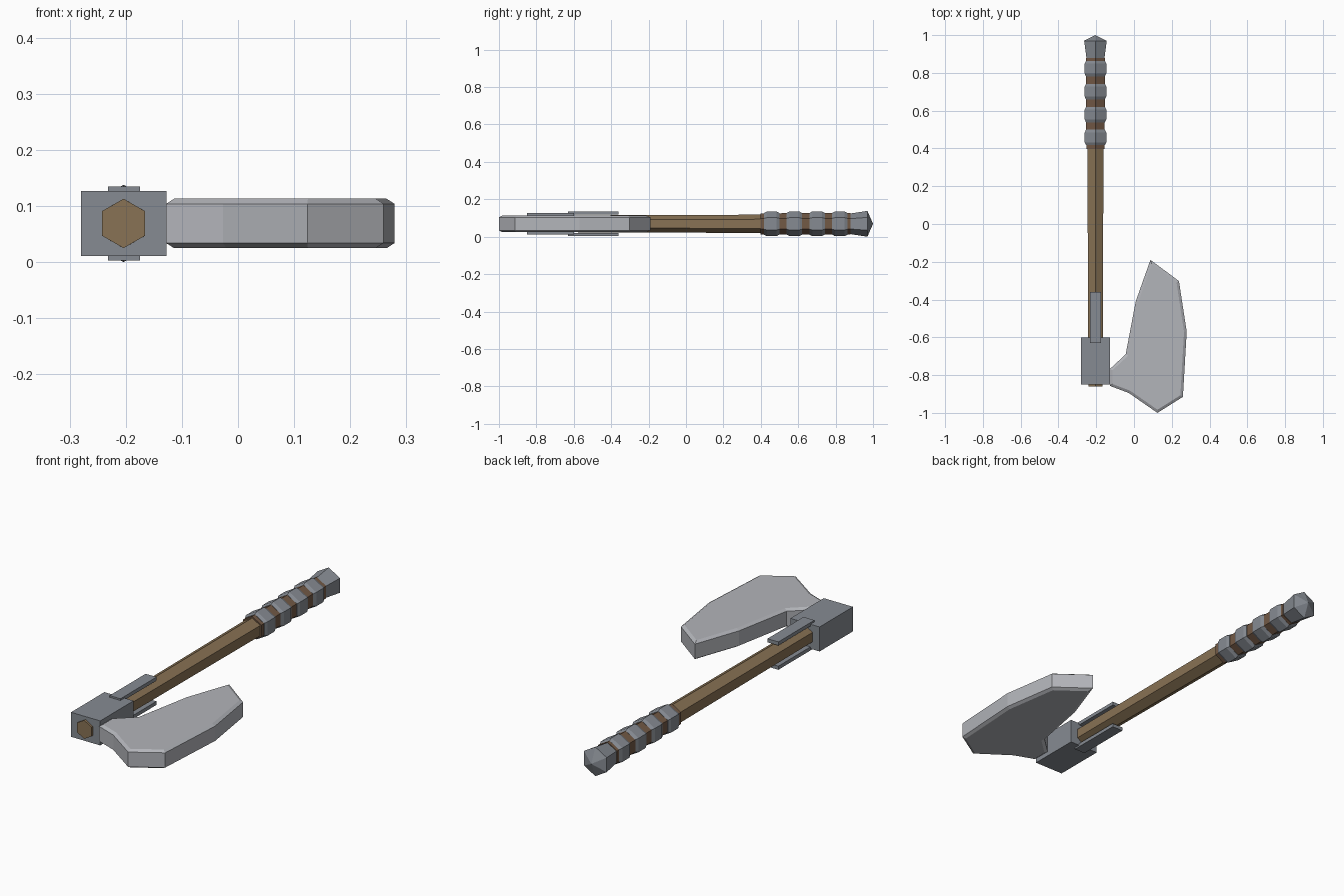
import bpy, bmesh
from math import sin, cos, pi

if "Cube" in bpy.data.objects:
    bpy.data.objects.remove(bpy.data.objects["Cube"])

AX, AZ = -0.204, 0.069      # handle axis position


def material(name, rgb):
    m = bpy.data.materials.new(name)
    m.diffuse_color = (*rgb, 1)
    m.use_nodes = True
    m.node_tree.nodes["Principled BSDF"].inputs["Base Color"].default_value = m.diffuse_color
    return m


WOOD = material("wood", (0.25, 0.17, 0.09))
WRAP = material("grip_wrap", (0.17, 0.10, 0.06))
IRON = material("dark_iron", (0.24, 0.26, 0.29))
STEEL = material("steel", (0.45, 0.46, 0.49))


def finish(bm, name, mat):
    bmesh.ops.remove_doubles(bm, verts=bm.verts, dist=1e-5)
    bmesh.ops.recalc_face_normals(bm, faces=bm.faces)
    me = bpy.data.meshes.new(name)
    bm.to_mesh(me)
    bm.free()
    me.materials.append(mat)
    ob = bpy.data.objects.new(name, me)
    bpy.context.collection.objects.link(ob)
    return ob


def hex_turned(name, profile, mat, n=6):
    """Six-sided solid along y from (y, radius) pairs, one corner up."""
    bm = bmesh.new()
    rings = []
    for y, r in profile:
        rings.append([bm.verts.new((AX + r * sin(2 * pi * i / n), y,
                                    AZ + r * cos(2 * pi * i / n))) for i in range(n)])
    for a, b in zip(rings, rings[1:]):
        for i in range(n):
            j = (i + 1) % n
            bm.faces.new((a[i], a[j], b[j], b[i]))
    for ring, (_, r) in ((rings[0], profile[0]), (rings[-1], profile[-1])):
        if r > 0:
            bm.faces.new(ring)
    return finish(bm, name, mat)


def box(name, lo, hi, mat):
    bm = bmesh.new()
    bmesh.ops.create_cube(bm, size=1)
    for v in bm.verts:
        v.co = [l + (c + 0.5) * (h - l) for c, l, h in zip(v.co, lo, hi)]
    return finish(bm, name, mat)


# Handle: shaft, wrapped grip, raised rings and pointed pommel
hex_turned("shaft", [(-0.86, 0.044), (0.42, 0.049)], WOOD)
hex_turned("grip", [(0.397, 0.056), (0.88, 0.058)], WRAP)
for k in range(4):
    c = 0.458 + 0.1215 * k
    hex_turned(f"grip_ring_{k + 1}",
               [(c - 0.041, 0.058), (c - 0.026, 0.066), (c + 0.026, 0.066), (c + 0.041, 0.058)],
               IRON)
hex_turned("pommel", [(0.872, 0.054), (0.97, 0.069), (1.0, 0.0)], IRON)

# Head socket and the two straps along the shaft
box("head_socket", (-0.28, -0.85, 0.011), (-0.127, -0.60, 0.127), IRON)
for name, z0, z1 in (("upper_strap", 0.118, 0.135), ("lower_strap", 0.003, 0.020)):
    box(name, (-0.232, -0.63, z0), (-0.175, -0.36, z1), IRON)

# Blade: extruded outline with chamfered rims on both sides
outline = [(0.087, -0.19), (0.238, -0.302), (0.279, -0.57), (0.259, -0.915), (0.124, -1.0),
           (-0.027, -0.895), (-0.128, -0.857), (-0.128, -0.768), (-0.044, -0.69), (0.009, -0.41)]
bm = bmesh.new()
base = bm.faces.new([bm.verts.new((x, y, 0.034)) for x, y in outline])
ext = bmesh.ops.extrude_face_region(bm, geom=[base], use_keep_orig=True)["geom"]
for v in ext:
    if isinstance(v, bmesh.types.BMVert):
        v.co.z = 0.104
bmesh.ops.recalc_face_normals(bm, faces=bm.faces)
caps = [f for f in bm.faces if abs(f.normal.z) > 0.9]
bmesh.ops.inset_individual(bm, faces=caps, thickness=0.014, depth=0.009, use_even_offset=True)
finish(bm, "blade", STEEL)
